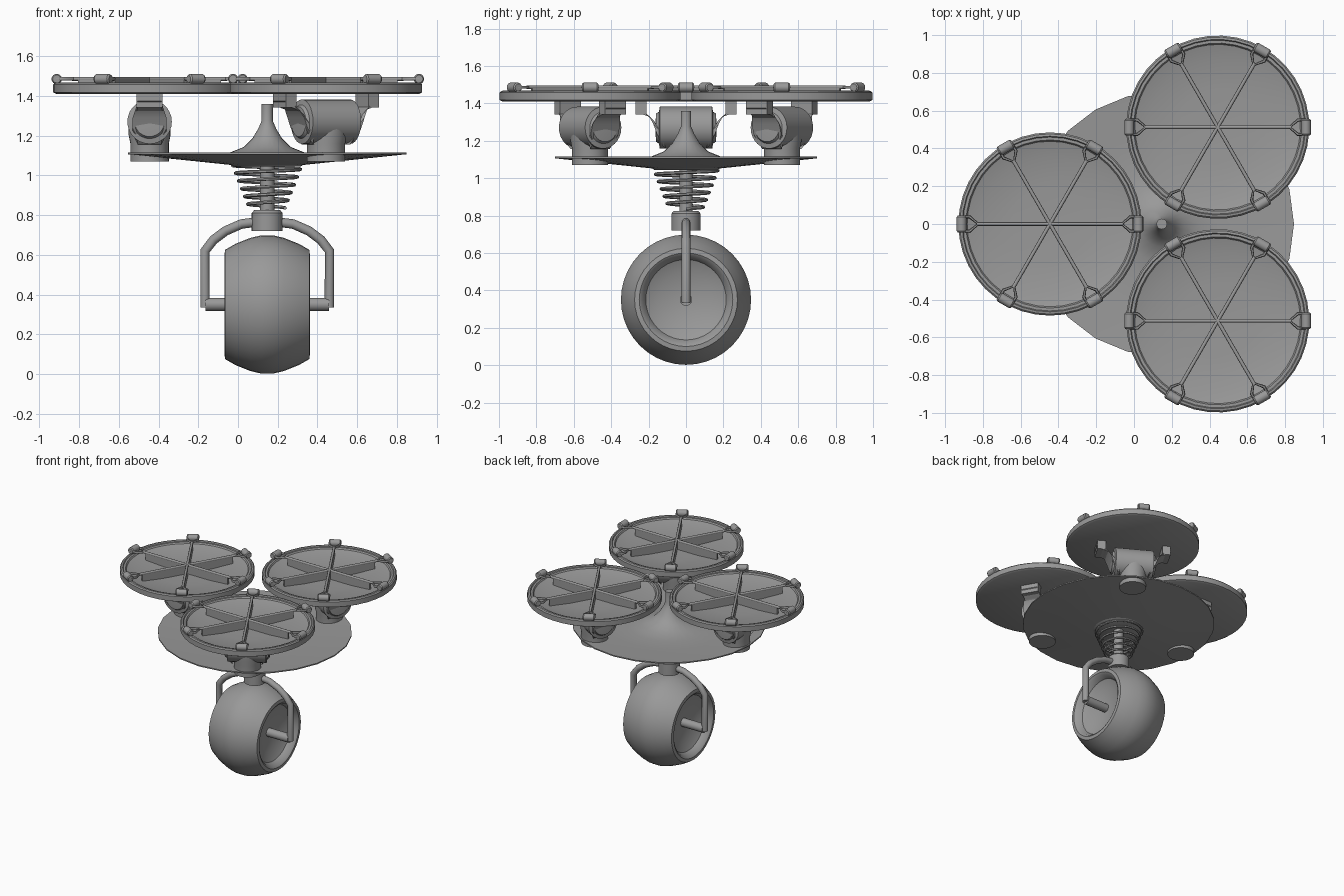
import bpy, bmesh, math
from mathutils import Matrix, Vector

if "Cube" in bpy.data.objects:
    bpy.data.objects.remove(bpy.data.objects["Cube"])

grey = bpy.data.materials.new("plain grey")
grey.use_nodes = True
grey.diffuse_color = (0.32, 0.32, 0.32, 1)
grey.node_tree.nodes["Principled BSDF"].inputs["Base Color"].default_value = grey.diffuse_color

CX = 0.147                      # axis of the stand
AXLE_Z = 0.35
ALONG_X = Matrix.Rotation(math.pi / 2, 4, 'Y')
ALONG_Y = Matrix.Rotation(-math.pi / 2, 4, 'X')


def finish(name, bm, matrix, angle=35):
    bmesh.ops.remove_doubles(bm, verts=bm.verts, dist=0.0001)
    bmesh.ops.recalc_face_normals(bm, faces=bm.faces)
    mesh = bpy.data.meshes.new(name)
    bm.to_mesh(mesh)
    bm.free()
    mesh.materials.append(grey)
    ob = bpy.data.objects.new(name, mesh)
    bpy.context.collection.objects.link(ob)
    ob.matrix_world = matrix
    bpy.ops.object.select_all(action='DESELECT')
    ob.select_set(True)
    bpy.context.view_layer.objects.active = ob
    bpy.ops.object.shade_smooth_by_angle(angle=math.radians(angle))
    return ob


def lathe(name, profile, matrix, sides=32, angle=35):
    """Revolve (radius, height) points about local z."""
    bm = bmesh.new()
    verts = [bm.verts.new((r, 0, h)) for r, h in profile]
    edges = [bm.edges.new(pair) for pair in zip(verts, verts[1:])]
    bmesh.ops.spin(bm, geom=verts + edges, cent=(0, 0, 0), axis=(0, 0, 1),
                   angle=math.tau, steps=sides, use_merge=True)
    return finish(name, bm, matrix, angle)


def rod(name, radius, a, b, matrix, sides=16):
    half = (b - a) / 2
    prof = [(0, -half), (radius, -half), (radius, half), (0, half)]
    return lathe(name, prof, matrix @ Matrix.Translation((0, 0, a + half)), sides)


def box(name, size, centre, matrix):
    bm = bmesh.new()
    bmesh.ops.create_cube(bm, size=1)
    bmesh.ops.scale(bm, vec=size, verts=bm.verts)
    bmesh.ops.translate(bm, vec=centre, verts=bm.verts)
    return finish(name, bm, matrix)


def tube(name, points, radius, matrix, sides=8, cyclic=False):
    """Sweep a round section along a path."""
    pts = [Vector(p) for p in points]
    curve = bpy.data.curves.new(name, 'CURVE')
    curve.dimensions = '3D'
    curve.bevel_depth = radius
    curve.bevel_resolution = sides // 2 - 2
    curve.use_fill_caps = True
    spline = curve.splines.new('POLY')
    spline.points.add(len(pts) - 1)
    for point, co in zip(spline.points, pts):
        point.co = (*co, 1)
    spline.use_cyclic_u = cyclic
    temp = bpy.data.objects.new(name, curve)
    mesh = bpy.data.meshes.new_from_object(temp)
    bm = bmesh.new()
    bm.from_mesh(mesh)
    bpy.data.objects.remove(temp)
    bpy.data.meshes.remove(mesh)
    return finish(name, bm, matrix, 50)


def strap(name, path, thick, matrix):
    """Extrude a bent strip; path holds (y, z, half width)."""
    bm = bmesh.new()
    rings = []
    for y, z, w in path:
        rings.append([bm.verts.new(c) for c in
                      ((-w, y, z), (w, y, z), (w, y - thick, z - thick), (-w, y - thick, z - thick))])
    for p, q in zip(rings, rings[1:]):
        for i in range(4):
            j = (i + 1) % 4
            bm.faces.new((p[i], p[j], q[j], q[i]))
    bm.faces.new(rings[0])
    bm.faces.new(rings[-1])
    return finish(name, bm, matrix)


stand = Matrix.Translation((CX, 0, 0))
hub = Matrix.Translation((CX, 0, AXLE_Z))

# Wheel with hollow sides, and its axle
half = [(0, 0.12), (0.15, 0.135), (0.215, 0.165), (0.235, 0.205), (0.25, 0.215),
        (0.275, 0.212), (0.305, 0.16), (0.335, 0.085), (0.348, 0.03)]
lathe("wheel", half + [(r, -h) for r, h in reversed(half)], hub @ ALONG_X, 40)
rod("axle", 0.033, -0.31, 0.31, hub @ ALONG_X)

# Fork and collar
side = [(0.05, 0.765), (0.13, 0.755), (0.21, 0.72), (0.27, 0.675), (0.313, 0.62), (0.313, 0.335)]
arch = [(-x, 0, z) for x, z in reversed(side)] + [(x, 0, z) for x, z in side]
tube("fork", arch, 0.024, stand, 12)
lathe("collar", [(0, 0.72), (0.078, 0.72), (0.078, 0.81), (0.065, 0.825), (0, 0.825)], stand)

# Suspension post and tapering spring
rod("suspension_post", 0.036, 0.8, 1.08, stand, 20)
turns, per_turn = 5.5, 28
count = int(turns * per_turn)
coil = []
for i in range(count + 1):
    t, a = i / count, math.tau * i / per_turn
    r = 0.09 + 0.085 * t
    coil.append((r * math.cos(a), r * math.sin(a), 0.835 + 0.215 * t))
tube("spring", coil, 0.009, stand, 6)
lathe("spring_seat", [(0, 1.045), (0.17, 1.045), (0.185, 1.055), (0.185, 1.075), (0, 1.075)], stand)

# Dished base plate rising to a central spike
lathe("base_plate", [(0, 1.05), (0.19, 1.053), (0.45, 1.08), (0.7, 1.106), (0.7, 1.115),
                     (0.45, 1.1), (0.3, 1.098), (0.2, 1.11), (0.12, 1.142), (0.075, 1.185),
                     (0.045, 1.235), (0.028, 1.275), (0.028, 1.36), (0, 1.36)], stand, 24)

for n in range(3):
    # Local x points outward from the stand, local y runs along the barrel
    pod = stand @ Matrix.Rotation(math.pi + n * math.tau / 3, 4, 'Z') @ Matrix.Translation((0.592, 0, 0))
    tag = ("right", "front", "back")[n]

    # Pivot barrel on a pedestal
    lathe(tag + "_barrel", [(0, -0.165), (0.075, -0.16), (0.085, -0.145), (0.112, -0.14), (0.112, 0.14),
                            (0.085, 0.145), (0.075, 0.16), (0, 0.165)],
          pod @ Matrix.Translation((0, 0, 1.27)) @ ALONG_Y, 28)
    lathe(tag + "_pedestal", [(0, 1.07), (0.097, 1.07), (0.097, 1.16), (0.105, 1.2), (0.105, 1.27), (0, 1.27)], pod, 28)

    # Curved straps and feet that carry the dish
    for s in range(2):
        turn = pod @ Matrix.Rotation(s * math.pi, 4, 'Z')
        strap(tag + "_strap", [(0.275, 1.375, 0.06), (0.235, 1.362, 0.062), (0.2, 1.335, 0.07),
                               (0.175, 1.29, 0.085), (0.155, 1.235, 0.085), (0.135, 1.185, 0.06)], 0.03, turn)
        box(tag + "_foot", (0.13, 0.06, 0.075), (0, 0.24, 1.378), turn)

    # Round dish with a rolled rim
    lathe(tag + "_dish", [(0, 1.41), (0.47, 1.41), (0.485, 1.418), (0.485, 1.458), (0.477, 1.466),
                          (0.465, 1.468), (0.46, 1.46), (0.445, 1.46), (0.438, 1.45),
                          (0.36, 1.43), (0.2, 1.42), (0, 1.418)], pod, 40)

    # Six spokes with blades, forked links and rim clips
    for k in range(6):
        ray = pod @ Matrix.Rotation(k * math.tau / 6, 4, 'Z')
        box(tag + "_blade", (0.36, 0.016, 0.065), (0.18, 0, 1.4525), ray)
        tube(tag + "_spoke", [(0, 0, 1.486), (0.39, 0, 1.486)], 0.01, ray, 8)
        tube(tag + "_link", [(0.38, 0, 1.486), (0.425, 0.038, 1.486), (0.465, 0.038, 1.486),
                             (0.465, -0.038, 1.486), (0.425, -0.038, 1.486)], 0.009, ray, 6, True)
        lathe(tag + "_clip", [(0, -0.044), (0.02, -0.044), (0.026, -0.036), (0.026, 0.036), (0.02, 0.044), (0, 0.044)],
              ray @ Matrix.Translation((0.468, 0, 1.485)) @ ALONG_Y, 14)
